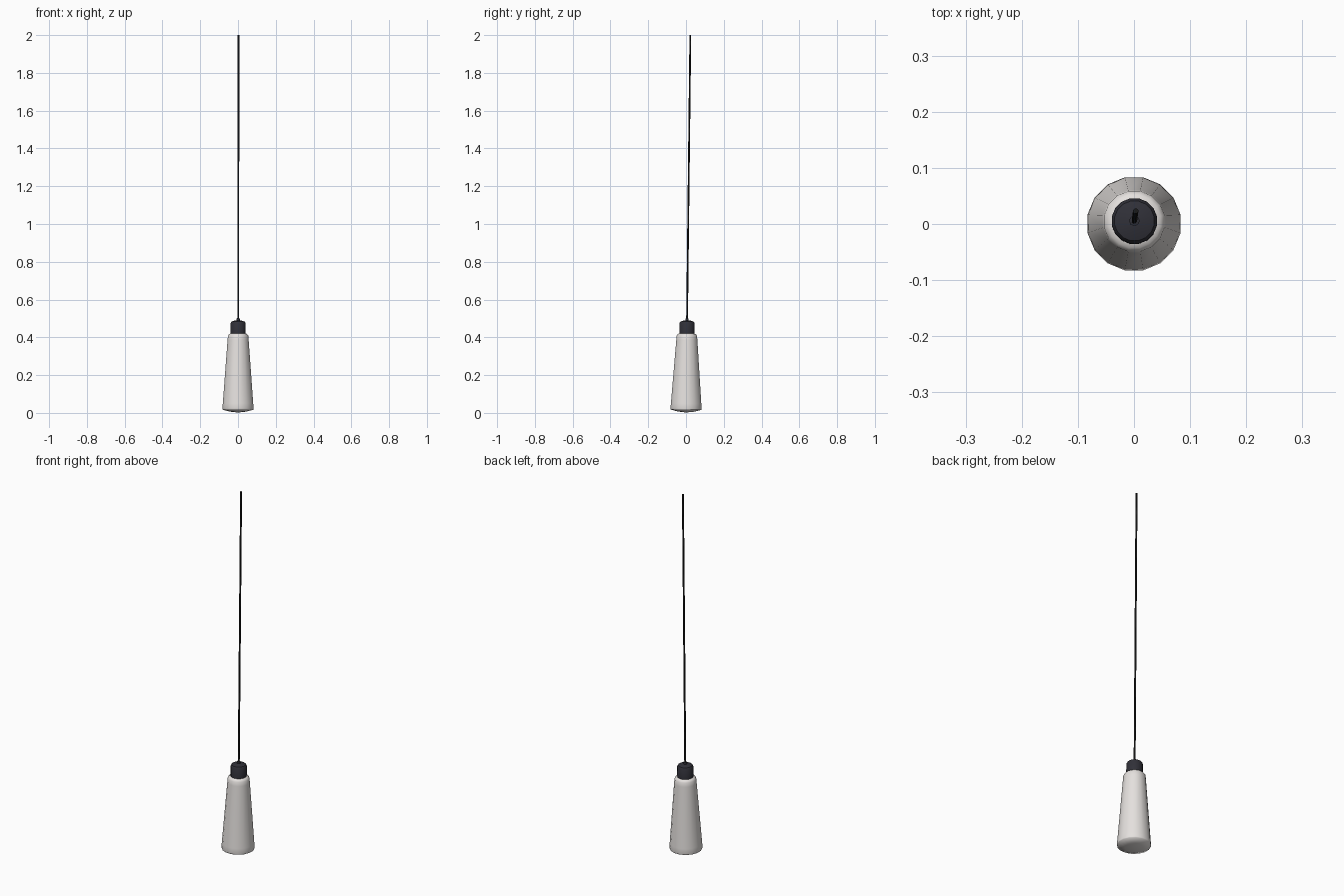
import bpy, bmesh
from math import pi, cos, sin
from mathutils import Vector

if "Cube" in bpy.data.objects:
    bpy.data.objects.remove(bpy.data.objects["Cube"])

# The whole lamp hangs along a very slightly tilted axis through the origin
AXIS = Vector((0.003, 0.023, 2.0)).normalized()
TILT = Vector((0, 0, 1)).rotation_difference(AXIS)


def material(name, colour):
    m = bpy.data.materials.new(name)
    m.diffuse_color = colour
    m.use_nodes = True
    m.node_tree.nodes["Principled BSDF"].inputs["Base Color"].default_value = m.diffuse_color
    return m


def lathe(name, profile, sides, mat, angle):
    """Revolve (radius, height) points; radius 0 closes an end to a point."""
    bm = bmesh.new()
    rings = []
    for r, z in profile:
        n = 1 if r == 0 else sides
        ring = []
        for i in range(n):
            a = 2 * pi * (i + 0.5) / sides
            ring.append(bm.verts.new(TILT @ Vector((r * cos(a), r * sin(a), z))))
        rings.append(ring)
    for lo, hi in zip(rings, rings[1:]):
        for i in range(sides):
            j = (i + 1) % sides
            if len(lo) == 1:
                bm.faces.new((lo[0], hi[j], hi[i]))
            elif len(hi) == 1:
                bm.faces.new((lo[i], lo[j], hi[0]))
            else:
                bm.faces.new((lo[i], lo[j], hi[j], hi[i]))
    bmesh.ops.recalc_face_normals(bm, faces=bm.faces)
    mesh = bpy.data.meshes.new(name)
    bm.to_mesh(mesh)
    bm.free()
    ob = bpy.data.objects.new(name, mesh)
    bpy.context.collection.objects.link(ob)
    mesh.materials.append(mat)
    bpy.context.view_layer.objects.active = ob
    ob.select_set(True)
    bpy.ops.object.shade_smooth_by_angle(angle=angle)
    ob.select_set(False)
    return ob


pale = material("pale_glass", (0.78, 0.75, 0.73, 1))
dark = material("dark_fitting", (0.03, 0.03, 0.04, 1))
black = material("black_cord", (0.01, 0.01, 0.01, 1))

# Tapered shade with a rounded shoulder and shallow domed underside
lathe("shade", [(0, 0.002), (0.045, 0.007), (0.083, 0.017), (0.0845, 0.022),
                (0.082, 0.05), (0.057, 0.385), (0.055, 0.408),
                (0.048, 0.418), (0.036, 0.421), (0, 0.421)], 16, pale, 1.75)

# Lamp holder with a chamfered top
lathe("lamp_holder", [(0, 0.415), (0.041, 0.415), (0.041, 0.475),
                      (0.036, 0.483), (0.014, 0.49), (0, 0.49)], 16, dark, 0.6)

# Cord grip on top of the holder
lathe("cord_grip", [(0, 0.485), (0.009, 0.485), (0.009, 0.5), (0, 0.503)],
      12, dark, 0.6)

# Long hanging cord
lathe("cord", [(0, 0.49), (0.005, 0.49), (0.005, 2.0), (0, 2.0)], 8, black, 0.9)
